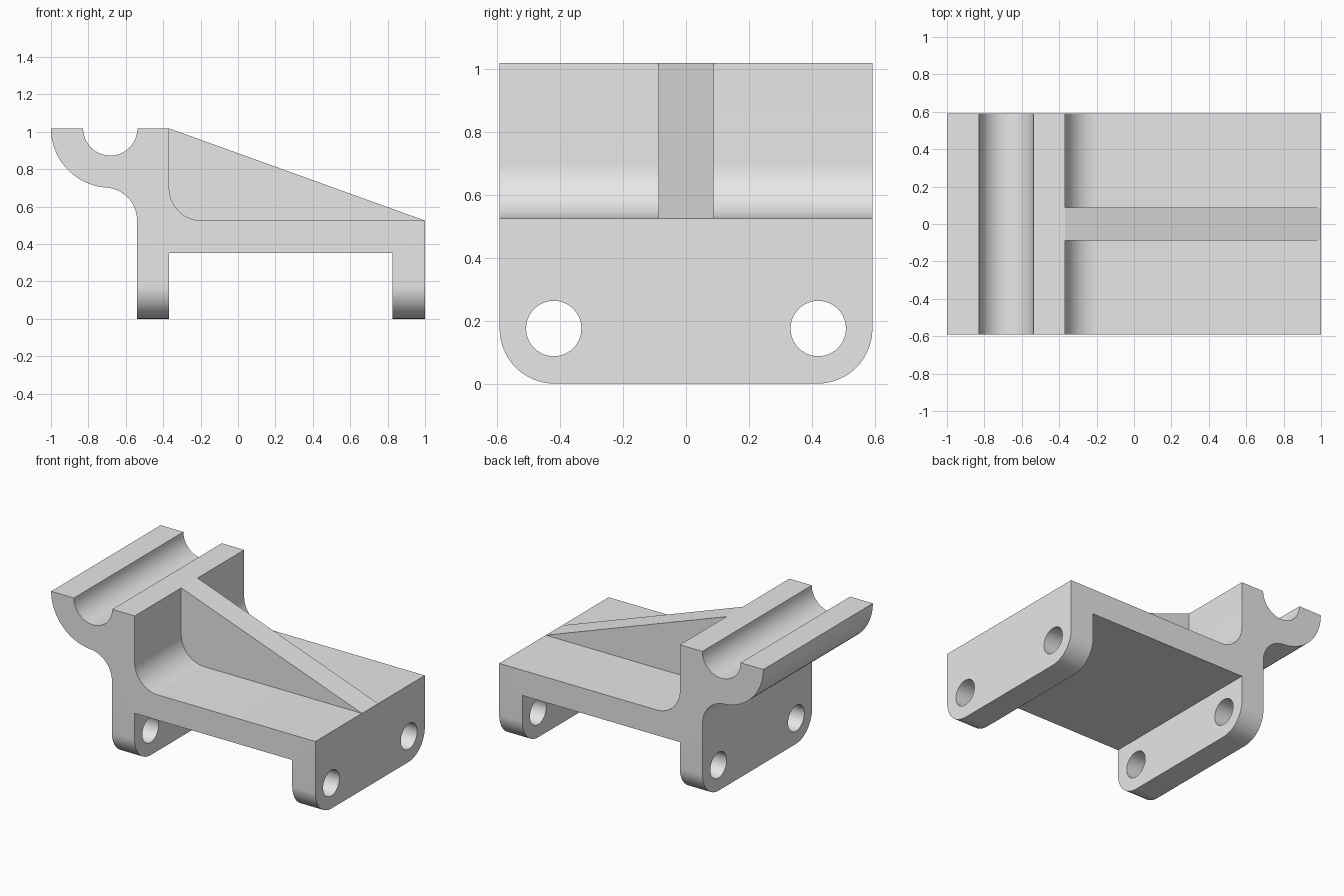
import bpy
from math import cos, sin, radians

if "Cube" in bpy.data.objects:
    bpy.data.objects.remove(bpy.data.objects["Cube"], do_unlink=True)

grey = bpy.data.materials.new("light grey")
grey.use_nodes = True
grey.diffuse_color = (0.8, 0.8, 0.8, 1)
grey.node_tree.nodes["Principled BSDF"].inputs["Base Color"].default_value = (0.8, 0.8, 0.8, 1)

HALF_WIDTH, TOP, DECK, FILLET = 0.592, 1.018, 0.525, 0.175
POST_L, POST_R = -0.54, -0.368


def arc(cx, cz, r, start, end, steps=20):
    angles = [radians(start + (end - start) * i / steps) for i in range(steps + 1)]
    return [(cx + r * cos(a), cz + r * sin(a)) for a in angles]


def prism(name, outline, axis, low, high):
    """Extrude a closed outline along the x or y axis."""
    n = len(outline)
    place = (lambda p, d: (d, p[0], p[1])) if axis == "x" else (lambda p, d: (p[0], d, p[1]))
    verts = [place(p, d) for d in (low, high) for p in outline]
    faces = [tuple(range(n)), tuple(reversed(range(n, 2 * n)))]
    faces += [(i, i + n, (i + 1) % n + n, (i + 1) % n) for i in range(n)]
    mesh = bpy.data.meshes.new(name)
    mesh.from_pydata(verts, [], faces)
    mesh.materials.append(grey)
    obj = bpy.data.objects.new(name, mesh)
    bpy.context.collection.objects.link(obj)
    # Make all normals point outward
    bpy.ops.object.select_all(action="DESELECT")
    obj.select_set(True)
    bpy.context.view_layer.objects.active = obj
    bpy.ops.object.mode_set(mode="EDIT")
    bpy.ops.mesh.select_all(action="SELECT")
    bpy.ops.mesh.normals_make_consistent(inside=False)
    bpy.ops.object.mode_set(mode="OBJECT")
    return obj


def cut(target, tool, operation):
    mod = target.modifiers.new(tool.name, "BOOLEAN")
    mod.operation, mod.solver, mod.object = operation, "EXACT", tool
    bpy.context.view_layer.objects.active = target
    bpy.ops.object.modifier_apply(modifier=mod.name)
    bpy.data.objects.remove(tool, do_unlink=True)


# Bracket side profile: cradle, post, deck and two legs
profile = arc(-0.683, TOP, 0.317, 180, 266.3)
profile += arc(-0.715, 0.527, FILLET, 86.3, 0)
profile += [(POST_L, 0), (POST_R, 0), (POST_R, 0.352), (0.825, 0.352),
            (0.825, 0), (1, 0), (1, DECK)]
profile += arc(POST_R + FILLET, DECK + FILLET, FILLET, 270, 180)
profile += [(POST_R, TOP)]
profile += arc(-0.683, TOP, 0.145, 0, -180, 32)
bracket = prism("bracket", profile, "y", -HALF_WIDTH, HALF_WIDTH)

# Round the lower corners of both legs
corner = HALF_WIDTH - FILLET
rounded = arc(-corner, FILLET, FILLET, 180, 270) + arc(corner, FILLET, FILLET, 270, 360)
rounded += [(HALF_WIDTH, 1.2), (-HALF_WIDTH, 1.2)]
cut(bracket, prism("leg_rounding", rounded, "x", -1.2, 1.2), "INTERSECT")

# Bolt holes through both legs
for side in (-1, 1):
    hole = arc(side * 0.42, FILLET, 0.088, 0, 360, 40)[:-1]
    cut(bracket, prism("bolt_hole", hole, "x", -0.9, 1.2), "DIFFERENCE")

# Sloping stiffener with its hidden edges sunk into the bracket
rib = prism("stiffening_rib", [(POST_R, TOP), (1, DECK), (0.9, 0.45), (-0.45, 0.45),
                               (-0.45, 0.8)], "y", -0.088, 0.088)

# Smooth the curves and keep the edges sharp
bpy.ops.object.select_all(action="DESELECT")
bracket.select_set(True)
bpy.context.view_layer.objects.active = bracket
bpy.ops.object.shade_smooth_by_angle(angle=radians(30))
